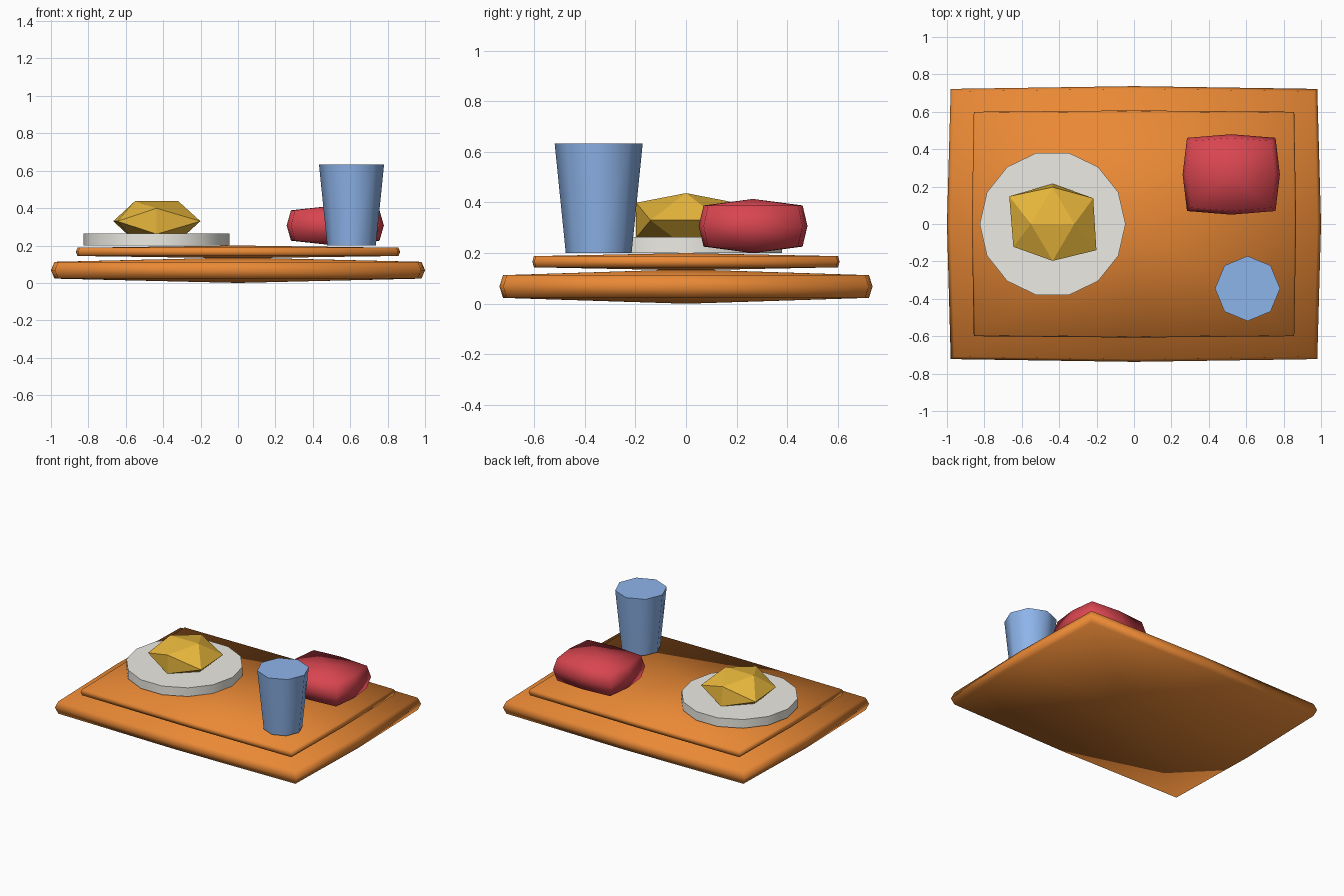
import bpy, bmesh, math
from mathutils import Vector

if "Cube" in bpy.data.objects:
    bpy.data.objects.remove(bpy.data.objects["Cube"])


def finish(name, bm, color, smooth=None):
    """Turn a bmesh into a coloured object; smooth = sharp-edge angle, None = flat."""
    bmesh.ops.recalc_face_normals(bm, faces=bm.faces)
    me = bpy.data.meshes.new(name)
    bm.to_mesh(me)
    bm.free()
    ob = bpy.data.objects.new(name, me)
    bpy.context.collection.objects.link(ob)
    mat = bpy.data.materials.new(name + "_color")
    mat.diffuse_color = (*color, 1)
    mat.use_nodes = True
    mat.node_tree.nodes["Principled BSDF"].inputs["Base Color"].default_value = mat.diffuse_color
    me.materials.append(mat)
    if smooth is not None:
        bpy.ops.object.select_all(action='DESELECT')
        ob.select_set(True)
        bpy.context.view_layer.objects.active = ob
        bpy.ops.object.shade_smooth_by_angle(angle=math.radians(smooth))
    return ob


def sign(v):
    return 0 if abs(v) < 0.01 else (1 if v > 0 else -1)


def puffed_box(name, center, half, corner, ring, ring_z, color):
    """8 x 4 sphere pushed out into a soft-sided box."""
    bm = bmesh.new()
    bmesh.ops.create_uvsphere(bm, u_segments=8, v_segments=4, radius=1)
    for v in bm.verts:
        i, j, k = (sign(c) for c in v.co)
        pole = i == 0 and j == 0
        s = (corner if i and j else 1) * (ring if k else 1)
        v.co = Vector(center) + Vector((i * half[0] * s, j * half[1] * s,
                                        k * half[2] * (1 if pole else ring_z)))
    return finish(name, bm, color, 180)


def drum(name, x, y, z0, z1, r0, r1, sides, color):
    """Closed straight or tapered cylinder with a vertex on +x."""
    bm = bmesh.new()
    rings = []
    for z, r in ((z0, r0), (z1, r1)):
        rings.append([bm.verts.new((x + r * math.cos(math.tau * n / sides),
                                    y + r * math.sin(math.tau * n / sides), z))
                      for n in range(sides)])
        bm.faces.new(rings[-1])
    for n in range(sides):
        m = (n + 1) % sides
        bm.faces.new((rings[0][n], rings[0][m], rings[1][m], rings[1][n]))
    return finish(name, bm, color, 60)


ORANGE = (0.82, 0.25, 0.036)

# tray: wide lower slab and inset upper slab
puffed_box("tray_base", (0, 0, 0.068), (1, 0.737, 0.068), 0.98, 0.981, 0.66, ORANGE)
puffed_box("tray_top", (0, 0, 0.166), (0.867, 0.607, 0.034), 0.988, 0.99, 0.65, ORANGE)

# plate, cup and red bun
drum("plate", -0.435, 0, 0.2, 0.264, 0.39, 0.39, 14, (0.84, 0.83, 0.77))
drum("cup", 0.607, -0.345, 0.2, 0.633, 0.13, 0.174, 8, (0.27, 0.46, 0.83))
puffed_box("bun", (0.52, 0.265, 0.307), (0.26, 0.215, 0.107), 0.91, 0.91, 0.76,
           (0.69, 0.06, 0.08))

# food: squashed, slightly uneven icosahedron lying edge-up
bm = bmesh.new()
side = {(-1, -1): (-0.21, -0.122), (-1, 1): (-0.232, 0.148),
        (1, -1): (0.234, -0.14), (1, 1): (0.217, 0.138)}
for a in (-1, 1):
    for b in (-1, 1):
        for p in ((a * 0.116, 0, b * 0.107),
                  (*side[a, b], 0),
                  (0, a * (0.215 if b < a else 0.197), b * 0.069)):
            bm.verts.new(Vector(p) + Vector((-0.435, 0, 0.33)))
bmesh.ops.convex_hull(bm, input=bm.verts)
finish("food", bm, (0.8, 0.47, 0.045))
